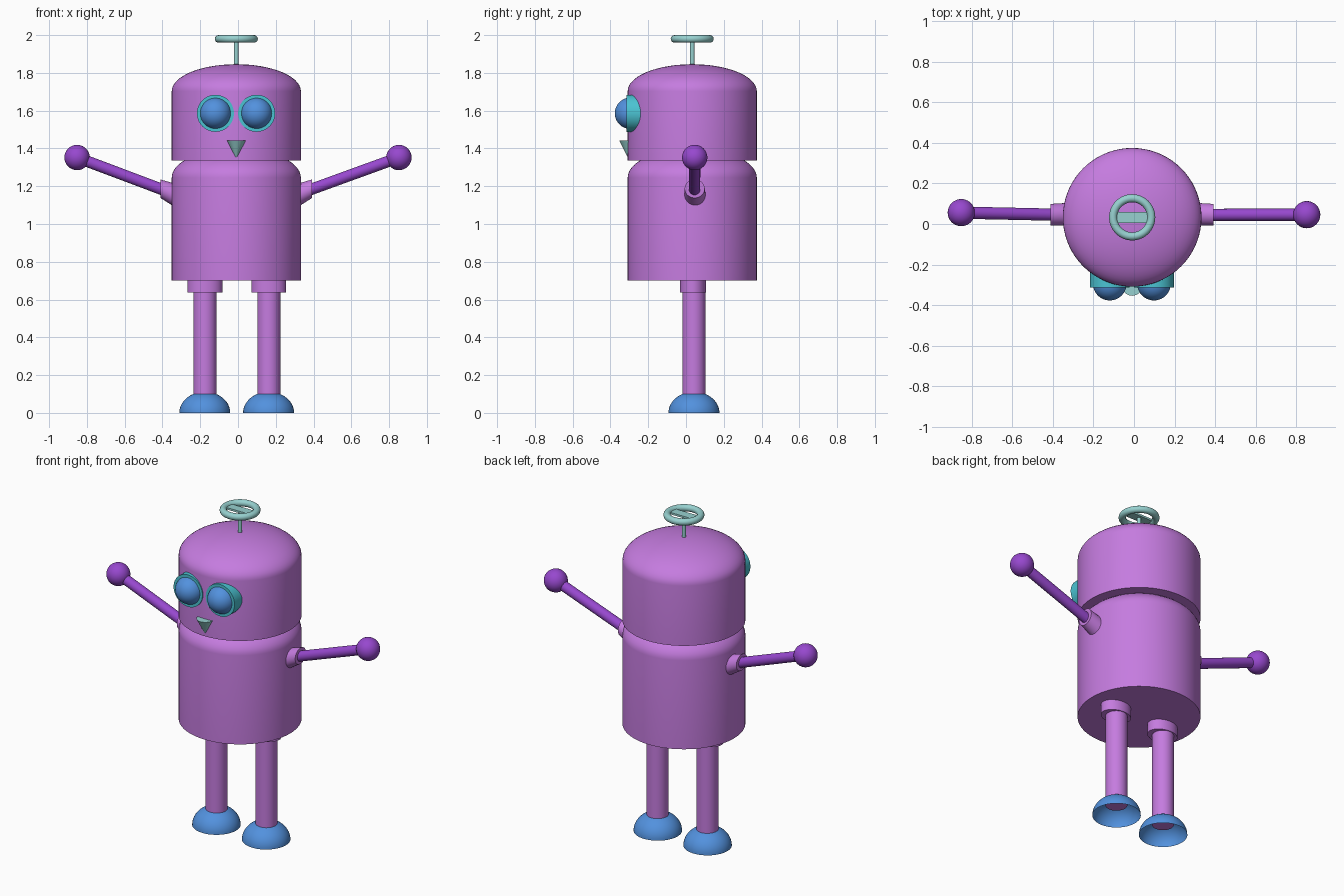
import bpy, bmesh, math
from mathutils import Vector, Matrix

if "Cube" in bpy.data.objects:
    bpy.data.objects.remove(bpy.data.objects["Cube"])

CX, CY = -0.009, 0.033   # shared axis of head and body
LY = 0.042               # depth of limbs


def mat(name, rgb):
    m = bpy.data.materials.new(name)
    m.diffuse_color = (*rgb, 1)
    m.use_nodes = True
    m.node_tree.nodes["Principled BSDF"].inputs["Base Color"].default_value = m.diffuse_color
    return m


ORCHID = mat("orchid purple", (0.56, 0.20, 0.74))
VIOLET = mat("deep violet", (0.31, 0.065, 0.62))
BLUE = mat("sky blue", (0.085, 0.285, 0.73))
TEAL = mat("bright teal", (0.07, 0.55, 0.65))
PALE = mat("pale teal", (0.31, 0.64, 0.63))


def finish(name, bm, material, angle=40):
    bmesh.ops.recalc_face_normals(bm, faces=bm.faces)
    me = bpy.data.meshes.new(name)
    bm.to_mesh(me)
    bm.free()
    ob = bpy.data.objects.new(name, me)
    bpy.context.collection.objects.link(ob)
    me.materials.append(material)
    bpy.ops.object.select_all(action='DESELECT')
    ob.select_set(True)
    bpy.context.view_layer.objects.active = ob
    bpy.ops.object.shade_smooth_by_angle(angle=math.radians(angle))
    return ob


def loft(name, rings, material, axis='Z', n=48, caps=(True, True)):
    """Skin ellipses given as (centre, radius_a, radius_b) lying across an axis."""
    bm = bmesh.new()
    loops = []
    for c, a, b in rings:
        loop = []
        for i in range(n):
            t = 2 * math.pi * i / n
            p, q = a * math.cos(t), b * math.sin(t)
            off = {'X': (0, p, q), 'Y': (p, 0, q), 'Z': (p, q, 0)}[axis]
            loop.append(bm.verts.new(Vector(c) + Vector(off)))
        loops.append(loop)
    for l, u in zip(loops, loops[1:]):
        for i in range(n):
            j = (i + 1) % n
            bm.faces.new((l[i], l[j], u[j], u[i]))
    if caps[0]:
        bm.faces.new(loops[0])
    if caps[1]:
        bm.faces.new(loops[-1])
    return finish(name, bm, material)


def ball(name, c, r, material):
    bm = bmesh.new()
    bmesh.ops.create_uvsphere(bm, u_segments=40, v_segments=24, radius=r)
    bmesh.ops.translate(bm, vec=c, verts=bm.verts)
    return finish(name, bm, material)


def rod(name, p, q, r, material):
    p, q = Vector(p), Vector(q)
    d = q - p
    bm = bmesh.new()
    bmesh.ops.create_cone(bm, cap_ends=True, segments=32, radius1=r, radius2=r, depth=d.length)
    rot = d.to_track_quat('Z', 'Y').to_matrix().to_4x4()
    bmesh.ops.transform(bm, matrix=Matrix.Translation((p + q) / 2) @ rot, verts=bm.verts)
    return finish(name, bm, material)


def domed_can(name, z0, z1, top, r, material):
    rings = [((CX, CY, z0), r, r), ((CX, CY, z1), r, r)]
    for k in range(1, 15):
        t = math.pi / 2 * k / 14.2
        rr = r * math.cos(t)
        rings.append(((CX, CY, z1 + (top - z1) * math.sin(t)), rr, rr))
    return loft(name, rings, material, n=72)


# Body and head
domed_can("body", 0.70, 1.245, 1.40, 0.342, ORCHID)
domed_can("head", 1.335, 1.703, 1.846, 0.342, ORCHID)

for s, side in ((-1, "left"), (1, "right")):
    # Legs, hip sockets and hollow feet
    lx = -0.006 + s * 0.169
    rod(side + "_leg", (lx, LY, 0.065), (lx, LY, 0.72), 0.061, ORCHID)
    loft(side + "_hip", [((lx, LY - 0.005, 0.637), 0.092, 0.070),
                         ((lx, LY - 0.005, 0.71), 0.092, 0.070)], ORCHID)
    foot = []
    for k in range(11):
        t = math.radians(64) * k / 10
        foot.append(((lx - 0.001, LY, 0.112 * math.sin(t)),
                     0.135 * math.cos(t), 0.135 * math.cos(t)))
    loft(side + "_foot", foot, BLUE, caps=(False, False))

    # Shoulder sockets, arms and hands
    loft(side + "_shoulder", [((CX + s * 0.30, LY + 0.006, 1.14), 0.057, 0.066),
                              ((CX + s * 0.402, LY + 0.004, 1.187), 0.053, 0.049)],
         ORCHID, axis='X')
    hand = (s * 0.852, 0.051 - s * 0.005, 1.352)
    rod(side + "_arm", (CX + s * 0.34, LY + 0.003, 1.163), hand, 0.030, VIOLET)
    ball(side + "_hand", hand, 0.067, VIOLET)

    # Eyes: tubular rim with a round lens
    ex = -0.0105 + s * 0.109
    loft(side + "_eye_rim", [((ex, -0.18, 1.586), 0.098, 0.098),
                             ((ex, -0.314, 1.586), 0.098, 0.098)], TEAL, axis='Y')
    ball(side + "_eye", (ex, -0.294, 1.586), 0.083, BLUE)

# Beak: cone pointing down
loft("beak", [((CX, -0.304, 1.442), 0.05, 0.05),
              ((CX, -0.304, 1.346), 0.001, 0.001)], PALE, n=32)

# Antenna: stem, ring and crossbar
rod("antenna_stem", (CX, CY, 1.82), (CX, CY, 1.982), 0.012, PALE)
bpy.ops.mesh.primitive_torus_add(location=(CX, CY, 1.98), major_radius=0.094,
                                 minor_radius=0.02, major_segments=56, minor_segments=16)
ring = bpy.context.object
ring.name = "antenna_ring"
ring.data.materials.append(PALE)
bpy.ops.object.shade_smooth_by_angle(angle=math.radians(40))
bm = bmesh.new()
bmesh.ops.create_cube(bm, size=1)
bmesh.ops.scale(bm, vec=(0.165, 0.054, 0.012), verts=bm.verts)
bmesh.ops.translate(bm, vec=(CX, CY, 1.98), verts=bm.verts)
finish("antenna_crossbar", bm, PALE)
